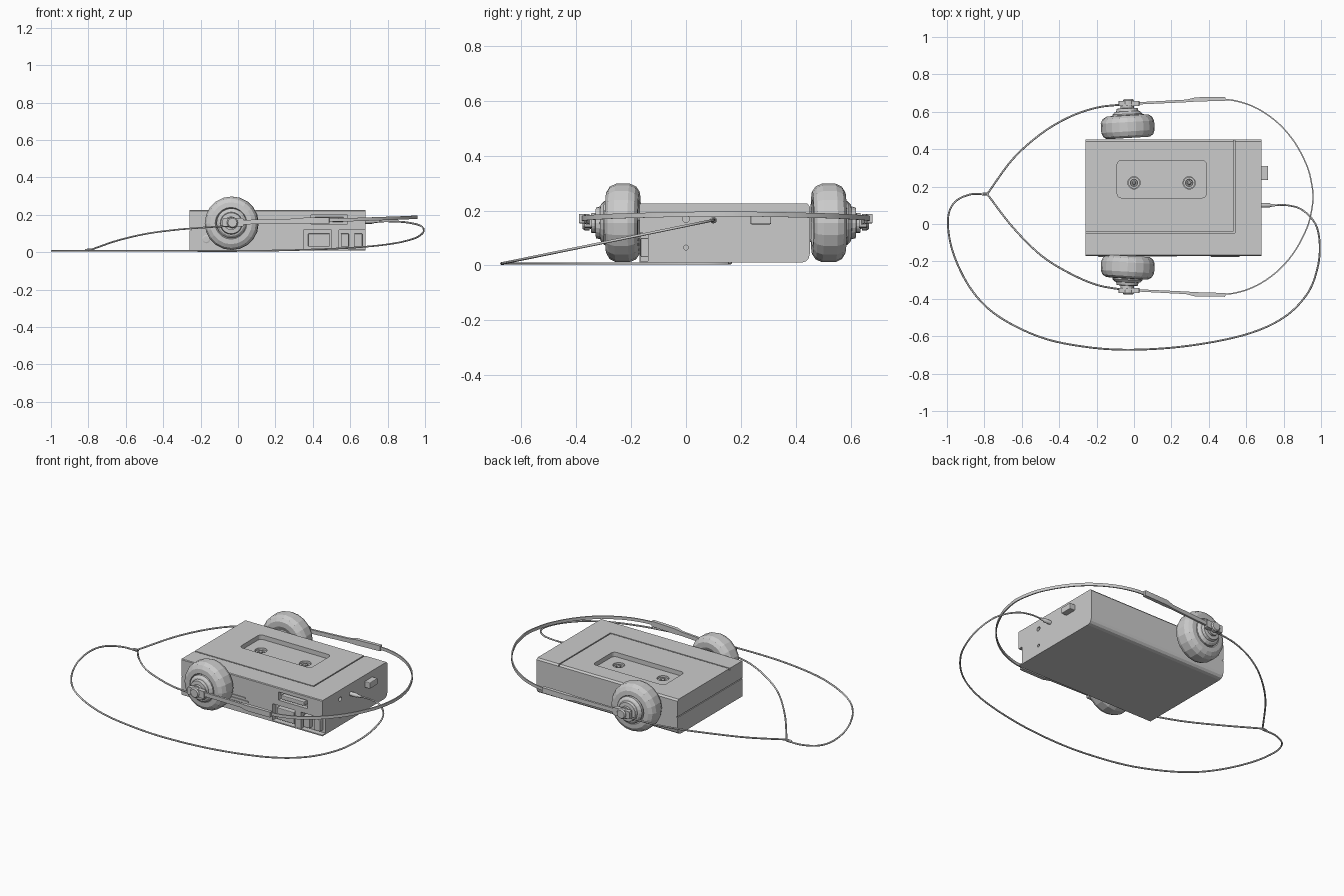
import bpy, bmesh, math
from mathutils import Vector, Matrix

if "Cube" in bpy.data.objects:
    bpy.data.objects.remove(bpy.data.objects["Cube"])

MID = 0.145   # mirror plane of the headphones (y)

def mesh_obj(name, bm, smooth=None):
    bmesh.ops.recalc_face_normals(bm, faces=bm.faces)
    me = bpy.data.meshes.new(name)
    bm.to_mesh(me)
    bm.free()
    ob = bpy.data.objects.new(name, me)
    bpy.context.collection.objects.link(ob)
    if smooth:
        bpy.ops.object.select_all(action='DESELECT')
        ob.select_set(True)
        bpy.context.view_layer.objects.active = ob
        bpy.ops.object.shade_smooth_by_angle(angle=math.radians(smooth))
    return ob

def box(name, x0, x1, y0, y1, z0, z1, bevel=0.0, axis=None, seg=2):
    """Box from limits; bevel all edges or only those along one axis."""
    bm = bmesh.new()
    bmesh.ops.create_cube(bm, size=1)
    for v in bm.verts:
        v.co = Vector(((x0 + x1) / 2 + v.co.x * (x1 - x0),
                       (y0 + y1) / 2 + v.co.y * (y1 - y0),
                       (z0 + z1) / 2 + v.co.z * (z1 - z0)))
    if bevel:
        es = [e for e in bm.edges if axis is None or
              abs((e.verts[0].co - e.verts[1].co).normalized()[axis]) > 0.9]
        bmesh.ops.bevel(bm, geom=es, offset=bevel, segments=seg, profile=0.5, affect='EDGES')
    return mesh_obj(name, bm)

def lathe(name, profile, centre, axis, seg=20, tilt=0.0, smooth=None):
    """Revolve (radius, distance) points about a direction."""
    rot = Vector((0, 0, 1)).rotation_difference(Vector(axis)).to_matrix().to_4x4()
    mat = Matrix.Translation(centre) @ Matrix.Rotation(tilt, 4, 'Z') @ rot
    bm = bmesh.new()
    rings = [[bm.verts.new(mat @ Vector((r * math.cos(2 * math.pi * i / seg),
                                         r * math.sin(2 * math.pi * i / seg), d)))
              for i in range(seg)] for r, d in profile]
    for a, b in zip(rings, rings[1:]):
        for i in range(seg):
            j = (i + 1) % seg
            bm.faces.new((a[i], a[j], b[j], b[i]))
    bm.faces.new(rings[0])
    bm.faces.new(rings[-1])
    return mesh_obj(name, bm, smooth)

def spline(pts, n=8):
    """Catmull-Rom samples through the points."""
    p = [Vector(q) for q in pts]
    p = [2 * p[0] - p[1]] + p + [2 * p[-1] - p[-2]]
    out = []
    for a, b, c, d in zip(p, p[1:], p[2:], p[3:]):
        for k in range(n):
            t = k / n
            out.append(0.5 * (2 * b + (c - a) * t + (2 * a - 5 * b + 4 * c - d) * t * t
                              + (3 * b - a - 3 * c + d) * t ** 3))
    return out + [p[-2]]

def ribbon(name, path, sizes):
    """Upright strip along a path; sizes gives (thickness, height) per point."""
    bm = bmesh.new()
    rings = []
    for i, q in enumerate(path):
        t = path[min(i + 1, len(path) - 1)] - path[max(i - 1, 0)]
        side = Vector((-t.y, t.x, 0)).normalized()
        w, h = sizes[i] if isinstance(sizes, list) else sizes
        rings.append([bm.verts.new(q + side * a * w / 2 + Vector((0, 0, b * h / 2)))
                      for a, b in ((-1, -1), (1, -1), (1, 1), (-1, 1))])
    for a, b in zip(rings, rings[1:]):
        for i in range(4):
            bm.faces.new((a[i], a[(i + 1) % 4], b[(i + 1) % 4], b[i]))
    bm.faces.new(rings[0])
    bm.faces.new(rings[-1])
    return mesh_obj(name, bm, 35)

def cable(name, pts, r=0.005):
    cu = bpy.data.curves.new(name, 'CURVE')
    cu.dimensions = '3D'
    cu.bevel_depth = r
    cu.bevel_resolution = 1
    cu.use_fill_caps = True
    sp = cu.splines.new('POLY')
    path = spline(pts)
    sp.points.add(len(path) - 1)
    for s, q in zip(sp.points, path):
        s.co = (*q, 1)
    bpy.context.collection.objects.link(bpy.data.objects.new(name, cu))

def cut(target, cutter):
    cutter.hide_render = True
    cutter.hide_set(True)
    m = target.modifiers.new(cutter.name, 'BOOLEAN')
    m.operation = 'DIFFERENCE'
    m.solver = 'EXACT'
    m.object = cutter

# player body: extruded side profile with a rounded lower rear edge
prof = [(-0.17, 0.01), (0.42, 0.01), (0.437, 0.015), (0.447, 0.026), (0.451, 0.042),
        (0.451, 0.215), (0.442, 0.225), (-0.166, 0.225), (-0.17, 0.221)]
bm = bmesh.new()
f = bm.faces.new([bm.verts.new((-0.26, y, z)) for y, z in prof])
ext = bmesh.ops.extrude_face_region(bm, geom=[f])
bmesh.ops.translate(bm, vec=(0.943, 0, 0), verts=[v for v in ext['geom'] if isinstance(v, bmesh.types.BMVert)])
body = mesh_obj("player_body", bm)

# seams around the lid, window, button bay, switch slot, sockets
cut(body, box("lid_seam_cutter", 0.532, 0.539, -0.046, 0.5, 0.213, 0.3))
cut(body, box("lid_front_seam_cutter", -0.3, 0.539, -0.048, -0.041, 0.213, 0.3))
cut(body, box("window_cutter", -0.09, 0.386, 0.14, 0.34, 0.198, 0.3, 0.022, 2, 4))
cut(body, box("button_bay_cutter", 0.35, 0.75, -0.3, -0.138, 0.017, 0.118))
cut(body, box("switch_slot_cutter", 0.39, 0.585, -0.3, -0.145, 0.15, 0.2))
cut(body, box("side_seam_cutter", -0.3, -0.252, -0.3, 0.5, 0.117, 0.122))
for x in (0.0, 0.295):
    cut(body, lathe("reel_hole_cutter", [(0.033, 0), (0.033, 0.1)], (x, 0.22, 0.165), (0, 0, 1), 20))
for i, z in enumerate((0.17, 0.065)):
    cut(body, lathe("socket_cutter", [(0.013 - 0.004 * i, 0), (0.013 - 0.004 * i, 0.1)],
                    (0.66, 0.0, z), (1, 0, 0), 12))

# tape reels
for x in (0.0, 0.295):
    lathe("tape_reel", [(0.031, 0), (0.031, 0.022), (0.02, 0.022), (0.018, 0.012), (0.012, 0.012),
                        (0.012, 0.028), (0.006, 0.033)], (x, 0.22, 0.165), (0, 0, 1), 16)

# front buttons, bay divider, slide switch and grip ridges
for x0, x1 in ((0.375, 0.49), (0.55, 0.593), (0.622, 0.665)):
    box("transport_button", x0, x1, -0.165, -0.13, 0.03, 0.1, 0.004)
box("bay_divider", 0.5, 0.54, -0.168, -0.13, 0.017, 0.118)
box("slide_switch", 0.41, 0.565, -0.176, -0.14, 0.163, 0.188, 0.004)
for i in range(4):
    box("front_ridge", 0.0, 0.23 - 0.02 * i, -0.175, -0.16, 0.045 + 0.018 * i, 0.053 + 0.018 * i)
lathe("front_screw", [(0.022, 0), (0.022, 0.006), (0.016, 0.008)], (-0.17, -0.168, 0.07), (0, -1, 0), 16)
box("volume_slider", 0.675, 0.717, 0.235, 0.31, 0.15, 0.187, 0.004)

# headphone plug
lathe("headphone_plug", [(0.012, 0), (0.012, 0.055), (0.008, 0.06), (0.007, 0.085)],
      (0.67, 0.1, 0.165), (1, 0, 0), 12, 0, 40)

# ear cushions, hubs and sliding arms, mirrored about MID
pad = [(0.06, 0.012), (0.085, 0.0), (0.115, 0.0), (0.133, 0.012), (0.143, 0.035), (0.143, 0.085),
       (0.132, 0.108), (0.112, 0.12), (0.085, 0.122), (0.078, 0.112)]
hub = [(0.08, 0.11), (0.08, 0.128), (0.068, 0.14), (0.06, 0.142), (0.056, 0.158),
       (0.036, 0.16), (0.036, 0.175)]
for s, side in ((1, "rear"), (-1, "front")):
    c = (-0.03, MID + s * 0.315, 0.155)
    lathe(side + "_ear_cushion", pad, c, (0, s, 0), 20, s * 0.06)
    lathe(side + "_ear_hub", hub, c, (0, s, 0), 20, s * 0.04)
    y = MID + s * 0.5
    lathe(side + "_pivot_cap", [(0.03, 0), (0.03, 0.018), (0.024, 0.025)],
          (-0.03, MID + s * 0.497, 0.158), (0, s, 0), 12)
    box(side + "_pivot_yoke", -0.082, 0.03, y - 0.014, y + 0.012, 0.137, 0.182, 0.008, 1)
    arm = [Vector((x, MID + s * yy, z)) for x, yy, z in
           ((0.0, 0.499, 0.16), (0.28, 0.513, 0.167), (0.33, 0.521, 0.168), (0.488, 0.524, 0.171))]
    ribbon(side + "_sliding_arm", arm, [(0.012, 0.024), (0.014, 0.024), (0.023, 0.032), (0.02, 0.032)])

# headband: half a curve, then its mirror
half = [(0.45, 0.523, 0.171), (0.55, 0.512, 0.173), (0.66, 0.472, 0.176), (0.77, 0.395, 0.18),
        (0.86, 0.29, 0.183), (0.925, 0.165, 0.186), (0.95, 0.07, 0.187), (0.957, 0.0, 0.188)]
band = [(x, MID + y, z) for x, y, z in half] + [(x, MID - y, z) for x, y, z in half[-2::-1]]
ribbon("headband", spline(band, 5), (0.007, 0.018))

# ear leads meeting at a joint, then the main cable to the plug
lead = [(-0.05, 0.64, 0.14), (-0.2, 0.622, 0.131), (-0.35, 0.57, 0.118), (-0.5, 0.48, 0.097),
        (-0.65, 0.345, 0.061), (-0.785, 0.16, 0.014)]
cable("rear_ear_lead", lead)
cable("front_ear_lead", [(-0.05, -0.353, 0.14), (-0.2, -0.325, 0.131), (-0.35, -0.26, 0.118),
                         (-0.5, -0.165, 0.097), (-0.65, -0.015, 0.061), (-0.785, 0.16, 0.014)])
lathe("lead_joint", [(0.005, -0.02), (0.008, -0.01), (0.008, 0.01), (0.005, 0.02)],
      (-0.797, 0.16, 0.011), (1, 0, 0), 10)
flat = [(-0.785, 0.16), (-0.88, 0.157), (-0.965, 0.11), (-0.995, 0.01), (-0.965, -0.16), (-0.87, -0.35),
        (-0.73, -0.49), (-0.5, -0.605), (-0.25, -0.658), (0.0, -0.672)]
rise = [(0.3, -0.65), (0.6, -0.59), (0.8, -0.5), (0.925, -0.375), (0.98, -0.24), (0.993, -0.11),
        (0.97, 0.0), (0.9, 0.075), (0.82, 0.1), (0.74, 0.1)]
cable("main_cable", [(x, y, 0.007) for x, y in flat] +
      [(x, y, 0.007 + 0.158 * (y + 0.672) / 0.772) for x, y in rise])
